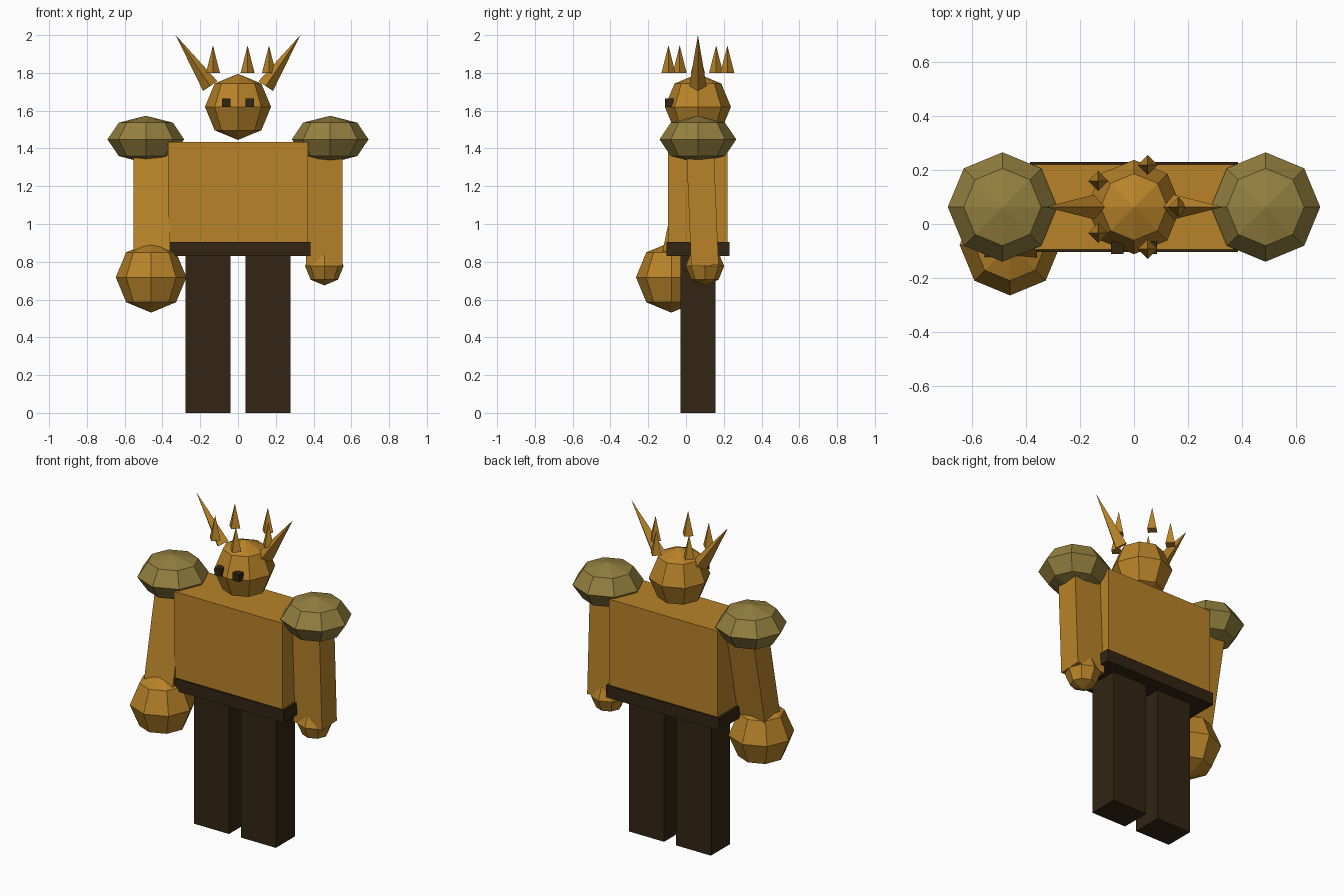
import bpy
import bmesh
from math import atan2, cos, sin, tau
from mathutils import Matrix, Vector

if "Cube" in bpy.data.objects:
    bpy.data.objects.remove(bpy.data.objects["Cube"], do_unlink=True)


def material(name, colour):
    mat = bpy.data.materials.new(name)
    mat.use_nodes = True
    mat.diffuse_color = (*colour, 1)
    mat.node_tree.nodes["Principled BSDF"].inputs["Base Color"].default_value = (*colour, 1)
    return mat


gold = material("gold", (0.479, 0.227, 0.022))
bronze = material("dull bronze", (0.296, 0.216, 0.05))
dark = material("dark brown", (0.032, 0.0185, 0.006))


def finish(name, bm, mat):
    mesh = bpy.data.meshes.new(name)
    bm.to_mesh(mesh)
    bm.free()
    mesh.materials.append(mat)
    obj = bpy.data.objects.new(name, mesh)
    bpy.context.collection.objects.link(obj)
    return obj


def box(name, centre, size, mat, tilt=0):
    bm = bmesh.new()
    place = Matrix.Translation(centre) @ Matrix.Rotation(tilt, 4, "X") @ Matrix.Diagonal((*size, 1))
    bmesh.ops.create_cube(bm, size=1, matrix=place)
    return finish(name, bm, mat)


def ball(name, centre, radii, mat):
    bm = bmesh.new()
    place = Matrix.Translation(centre) @ Matrix.Diagonal((*radii, 1))
    bmesh.ops.create_uvsphere(bm, u_segments=8, v_segments=4, radius=1, matrix=place)
    return finish(name, bm, mat)


def spike(name, base, tip, radius, mat):
    """Four-sided cone from base to tip, leaning only in x."""
    base, tip = Vector(base), Vector(tip)
    axis = tip - base
    place = (Matrix.Translation((base + tip) / 2)
             @ Matrix.Rotation(atan2(axis.x, axis.z), 4, "Y"))
    bm = bmesh.new()
    bmesh.ops.create_cone(bm, cap_ends=True, segments=4, radius1=radius, radius2=0,
                          depth=axis.length, matrix=place)
    return finish(name, bm, mat)


def arm(name, x, top, bottom):
    """Slanted arm between two (y, z) points."""
    dy, dz = top[0] - bottom[0], top[1] - bottom[1]
    centre = (x, (top[0] + bottom[0]) / 2, (top[1] + bottom[1]) / 2)
    length = (dy * dy + dz * dz) ** 0.5
    box(name, centre, (0.195, 0.145, length), gold, tilt=-atan2(dy, dz))


MID = 0.063  # shared depth centre of the body

# Torso and belt
box("torso", (0, MID, 1.165), (0.74, 0.315, 0.54), gold)
box("belt", (0, MID, 0.867), (0.77, 0.335, 0.075), dark)

# Head
ball("head", (0, MID, 1.62), (0.175, 0.175, 0.175), gold)

# Mirrored parts
for side, s in (("left", 1), ("right", -1)):
    box(f"{side}_leg", (s * 0.16, MID, 0.417), (0.238, 0.185, 0.834), dark)
    ball(f"{side}_shoulder", (s * 0.488, MID, 1.448), (0.203, 0.203, 0.125), bronze)
    box(f"{side}_eye", (s * 0.062, -0.088, 1.642), (0.045, 0.045, 0.045), dark)
    spike(f"{side}_horn", (s * 0.147, MID, 1.73), (s * 0.33, MID, 2.0), 0.046, gold)

# Arms and uneven hands
arm("left_arm", 0.457, (0.073, 1.43), (0.1, 0.78))
arm("right_arm", -0.457, (0.07, 1.43), (-0.07, 0.76))
ball("left_hand", (0.457, 0.1, 0.777), (0.102, 0.102, 0.102), gold)
ball("right_hand", (-0.46, -0.078, 0.718), (0.187, 0.187, 0.187), gold)

# Ring of floating crown spikes
for i in range(5):
    a = tau * i / 5
    x, y = 0.164 * cos(a), MID + 0.164 * sin(a)
    spike(f"crown_spike_{i + 1}", (x, y, 1.8), (x, y, 1.945), 0.037, gold)
